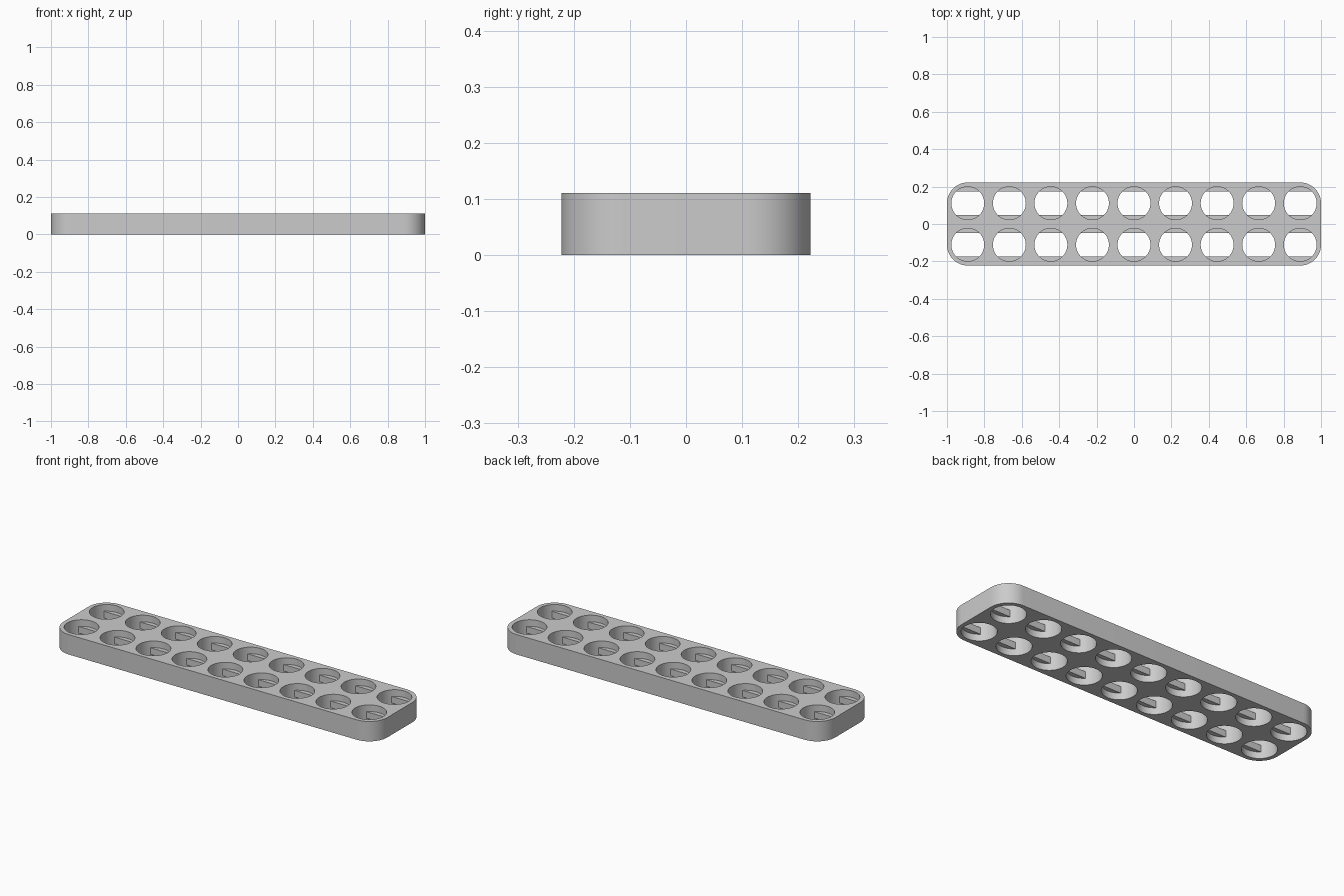
import bpy
import bmesh
from math import pi, cos, sin

cube = bpy.data.objects.get("Cube")
if cube:
    bpy.data.objects.remove(cube, do_unlink=True)

PITCH = 2 / 9
HEIGHT = PITCH / 2
CORNER = PITCH / 2
HOLE = 0.088
COLUMNS, ROWS = 9, 2

grey = bpy.data.materials.new("light grey plastic")
grey.use_nodes = True
colour = (0.6, 0.6, 0.6, 1)
grey.diffuse_color = colour
grey.node_tree.nodes["Principled BSDF"].inputs["Base Color"].default_value = colour

centres = [((i - (COLUMNS - 1) / 2) * PITCH, (j - (ROWS - 1) / 2) * PITCH)
           for i in range(COLUMNS) for j in range(ROWS)]


def arc(cx, cy, r, start, end, n):
    return [(cx + r * cos(start + (end - start) * k / n),
             cy + r * sin(start + (end - start) * k / n)) for k in range(n + 1)]


def add_loop(curve, points):
    spline = curve.splines.new('POLY')
    spline.points.add(len(points) - 1)
    for p, (x, y) in zip(spline.points, points):
        p.co = (x, y, 0, 1)
    spline.use_cyclic_u = True


def smooth(obj):
    bpy.ops.object.select_all(action='DESELECT')
    obj.select_set(True)
    bpy.context.view_layer.objects.active = obj
    bpy.ops.object.shade_smooth_by_angle(angle=pi / 6)


# Rounded plate with through holes
curve = bpy.data.curves.new("plate_outline", 'CURVE')
curve.dimensions = '2D'
curve.fill_mode = 'BOTH'
curve.extrude = HEIGHT / 2
outline = []
for k, (sx, sy) in enumerate([(1, 1), (-1, 1), (-1, -1), (1, -1)]):
    outline += arc(sx * (1 - CORNER), sy * (PITCH - CORNER), CORNER,
                   k * pi / 2, (k + 1) * pi / 2, 12)
add_loop(curve, outline)
for cx, cy in centres:
    add_loop(curve, arc(cx, cy, HOLE, 0, 2 * pi, 48)[:-1])

helper = bpy.data.objects.new("plate_helper", curve)
bpy.context.collection.objects.link(helper)
depsgraph = bpy.context.evaluated_depsgraph_get()
mesh = bpy.data.meshes.new_from_object(helper.evaluated_get(depsgraph))
bpy.data.objects.remove(helper, do_unlink=True)

bm = bmesh.new()
bm.from_mesh(mesh)
bmesh.ops.remove_doubles(bm, verts=bm.verts, dist=1e-5)
bmesh.ops.translate(bm, verts=bm.verts, vec=(0, 0, HEIGHT / 2))
bmesh.ops.recalc_face_normals(bm, faces=bm.faces)
bm.to_mesh(mesh)
bm.free()
mesh.materials.clear()
mesh.materials.append(grey)
plate = bpy.data.objects.new("plate", mesh)
bpy.context.collection.objects.link(plate)
smooth(plate)

# Flat-edged ledges halfway down each hole, front and back
bm = bmesh.new()
for cx, cy in centres:
    for start in (pi / 4, 5 * pi / 4):
        points = arc(cx, cy, HOLE + 0.0005, start, start + pi / 2, 12)
        base = bm.faces.new([bm.verts.new((x, y, HEIGHT / 3)) for x, y in points])
        top = bmesh.ops.extrude_face_region(bm, geom=[base])["geom"]
        moved = [g for g in top if isinstance(g, bmesh.types.BMVert)]
        bmesh.ops.translate(bm, verts=moved, vec=(0, 0, HEIGHT / 3))
bmesh.ops.recalc_face_normals(bm, faces=bm.faces)
mesh = bpy.data.meshes.new("hole_ledges")
bm.to_mesh(mesh)
bm.free()
mesh.materials.append(grey)
ledges = bpy.data.objects.new("hole_ledges", mesh)
bpy.context.collection.objects.link(ledges)
smooth(ledges)
